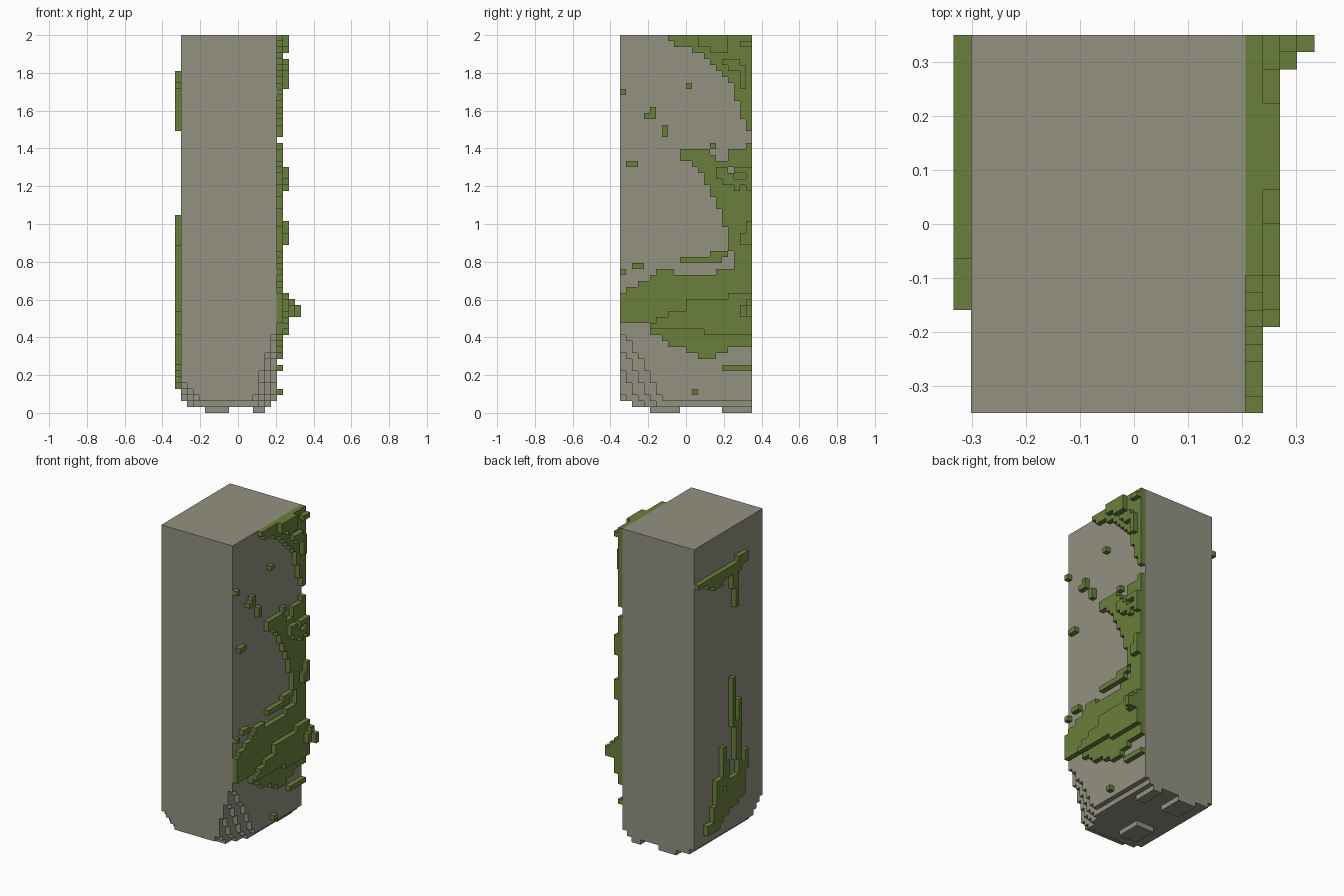
import bpy
import bmesh
from mathutils import Vector

UNIT = 2 / 63                      # edge length of one block
WIDE, DEEP, TALL = 21, 22, 63      # overall size in blocks
BODY_LEFT, BODY_RIGHT = 1, 17      # stone column extent along x

cube = bpy.data.objects.get("Cube")
if cube:
    bpy.data.objects.remove(cube, do_unlink=True)


def make_material(name, colour):
    material = bpy.data.materials.new(name)
    material.use_nodes = True
    material.diffuse_color = colour
    shader = material.node_tree.nodes["Principled BSDF"]
    shader.inputs["Base Color"].default_value = colour
    shader.inputs["Roughness"].default_value = 0.9
    return material


def block(x_range, y_range, z_range):
    """All block cells inside a box."""
    return {(x, y, z) for x in range(*x_range)
            for y in range(*y_range) for z in range(*z_range)}


def sheet(x, rectangles):
    """One-block-thick layer made of (y0, y1, z0, z1) rectangles."""
    cells = set()
    for y0, y1, z0, z1 in rectangles:
        cells |= block((x, x + 1), (y0, y1), (z0, z1))
    return cells


def drape(x, top_row, starts):
    """Layer hanging from the back edge; one front limit per row downward."""
    cells = set()
    for step, start in enumerate(starts):
        row = top_row - step
        cells |= block((x, x + 1), (start, DEEP), (row, row + 1))
    return cells


def build_blocks(name, cells, material):
    """Turn cells into one mesh with only the outer faces, flats merged."""
    bm = bmesh.new()
    corners = {}

    def corner(point):
        if point not in corners:
            px, py, pz = point
            corners[point] = bm.verts.new(
                Vector((px - WIDE / 2, py - DEEP / 2, pz)) * UNIT)
        return corners[point]

    for cell in sorted(cells):
        for axis in range(3):
            u, v = (axis + 1) % 3, (axis + 2) % 3
            for side in (0, 1):
                neighbour = list(cell)
                neighbour[axis] += 2 * side - 1
                if tuple(neighbour) in cells:
                    continue
                loop = []
                for du, dv in ((0, 0), (1, 0), (1, 1), (0, 1)):
                    point = list(cell)
                    point[axis] += side
                    point[u] += du
                    point[v] += dv
                    loop.append(corner(tuple(point)))
                bm.faces.new(loop if side else loop[::-1])
    bmesh.ops.dissolve_limit(bm, angle_limit=0.01,
                             verts=bm.verts[:], edges=bm.edges[:])
    mesh = bpy.data.meshes.new(name)
    bm.to_mesh(mesh)
    bm.free()
    mesh.materials.append(material)
    obj = bpy.data.objects.new(name, mesh)
    bpy.context.scene.collection.objects.link(obj)
    return obj


stone = make_material("weathered stone", (0.29, 0.283, 0.22, 1))
moss = make_material("moss green", (0.147, 0.212, 0.045, 1))

# Stone column with a narrower bottom course
column = block((BODY_LEFT, BODY_RIGHT), (0, DEEP), (2, TALL))
column |= block((BODY_LEFT + 1, BODY_RIGHT - 1), (2, DEEP), (1, 2))

# Crumbled front corners, shrinking with height
left_wear = (8, 8, 7, 6, 6, 5, 5, 4, 4, 3, 2, 2, 1)
right_wear = (4, 4, 3, 2, 1)


def worn(cell):
    x, y, z = cell
    if z < len(left_wear) and 2 * (BODY_RIGHT - 1 - x) + y < left_wear[z]:
        return True
    return z < len(right_wear) and x - BODY_LEFT + y < right_wear[z]


column = {cell for cell in column if not worn(cell)}

# Stubs under the base
column |= block((5, 9), (5, 10), (0, 1))
column |= block((5, 9), (17, DEEP), (0, 1))
column |= block((13, 15), (17, DEEP), (0, 1))
build_blocks("stone_column", column, stone)

# Left side moss, first layer: upper, middle and lower drapes
left_moss = drape(17, 62, (8, 9, 12, 14, 15, 16, 17, 18,
                           19, 19, 19, 20, 20, 20, 21, 21))
left_moss |= drape(17, 42, (10, 12, 13, 14, 14, 15, 15, 16, 16, 17,
                            17, 17, 18, 18, 18, 18, 19, 19, 19))
left_moss |= drape(17, 23, (16, 5, 3, 1, 0, 0, 0, 0, 0, 5, 5, 7, 8))
left_moss |= sheet(17, [
    (10, 15, 43, 44), (18, 22, 43, 44), (21, 22, 44, 45),
    (6, 9, 23, 24), (11, 18, 10, 11), (13, 16, 9, 10),
    (10, 17, 25, 26), (15, 18, 26, 27), (17, 22, 7, 8)])
left_moss -= sheet(17, [(16, 18, 42, 43), (18, 19, 40, 41)])

# Second layer of the left moss
left_moss |= sheet(18, [
    (13, 18, 61, 63), (15, 18, 60, 61), (17, 20, 58, 59),
    (18, 21, 57, 58), (20, 21, 54, 58), (20, 22, 61, 62),
    (16, 18, 40, 41), (19, 22, 40, 41), (16, 19, 39, 40),
    (17, 21, 38, 39), (19, 20, 37, 38), (21, 22, 37, 40),
    (20, 22, 28, 30), (21, 22, 30, 32)])
left_moss |= drape(18, 19, (18, 11, 11, 8, 6, 5, 14))

# Knob on the back edge
left_moss |= sheet(19, [(20, 22, 16, 18), (21, 22, 18, 19)])
left_moss |= sheet(20, [(21, 22, 16, 18)])
build_blocks("left_moss", left_moss, moss)

# Loose tufts on the left side
tufts = sheet(17, [
    (0, 1, 53, 54), (11, 12, 54, 55), (5, 6, 50, 51), (4, 6, 49, 50),
    (7, 8, 46, 48), (15, 16, 44, 45), (1, 3, 41, 42), (2, 4, 24, 25),
    (0, 1, 23, 24), (12, 13, 3, 4)])
build_blocks("loose_tufts", tufts, moss)

# Right side moss: upper streak with drips
upper_streak = sheet(0, [
    (18, 22, 55, 56), (8, 19, 54, 56), (6, 9, 55, 57),
    (9, 10, 47, 55), (10, 11, 51, 55), (14, 17, 53, 54)])
build_blocks("right_upper_moss", upper_streak, moss)

# Right side moss: lower strands and clump
lower_clump = sheet(0, [
    (10, 11, 23, 33), (8, 9, 8, 28), (9, 10, 16, 24),
    (13, 14, 12, 20), (12, 13, 10, 17), (6, 7, 13, 17),
    (7, 8, 8, 15), (9, 12, 7, 13), (12, 15, 6, 11),
    (14, 16, 5, 14), (15, 19, 4, 6), (16, 17, 6, 9)])
build_blocks("right_lower_moss", lower_clump, moss)
